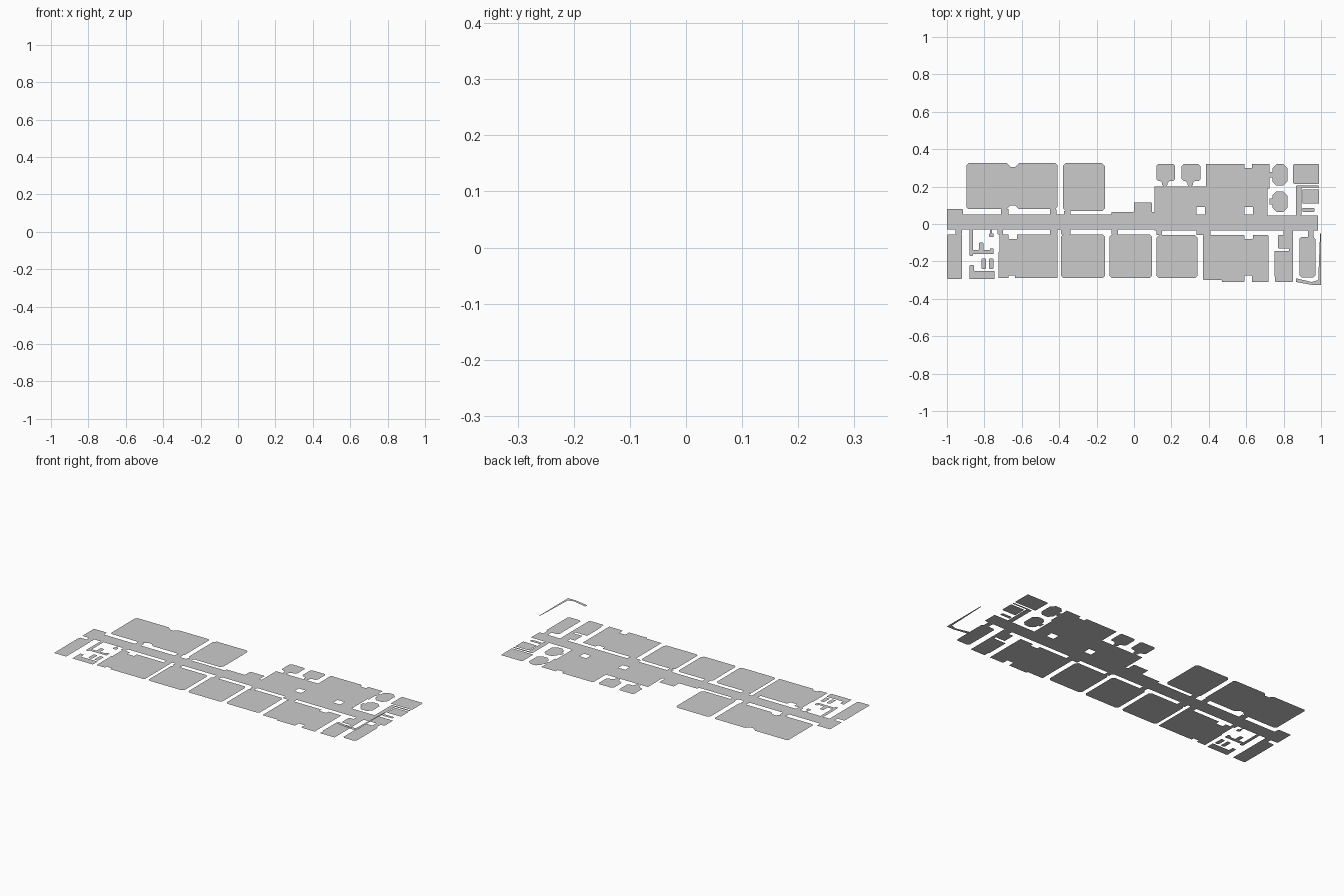
import bpy, bmesh

if "Cube" in bpy.data.objects:
    bpy.data.objects.remove(bpy.data.objects["Cube"])


def finish(name, bm):
    bm.normal_update()
    for f in bm.faces:
        if f.normal.z < 0:
            f.normal_flip()
    me = bpy.data.meshes.new(name)
    bm.to_mesh(me)
    bm.free()
    bpy.context.collection.objects.link(bpy.data.objects.new(name, me))


def sheet(name, adds, cuts=(), bevel=0.01):
    """Flat plate from the union of rectangles (x0, y0, x1, y1) minus cuts."""
    rects = list(adds) + list(cuts)
    xs = sorted({v for r in rects for v in (r[0], r[2])})
    ys = sorted({v for r in rects for v in (r[1], r[3])})

    def inside(rs, x, y):
        return any(r[0] < x < r[2] and r[1] < y < r[3] for r in rs)

    bm = bmesh.new()
    grid = {}

    def vert(x, y):
        if (x, y) not in grid:
            grid[x, y] = bm.verts.new((x, y, 0))
        return grid[x, y]

    for x0, x1 in zip(xs, xs[1:]):
        for y0, y1 in zip(ys, ys[1:]):
            cx, cy = (x0 + x1) / 2, (y0 + y1) / 2
            if inside(adds, cx, cy) and not inside(cuts, cx, cy):
                bm.faces.new([vert(x0, y0), vert(x1, y0), vert(x1, y1), vert(x0, y1)])
    if bevel:
        bmesh.ops.dissolve_limit(bm, angle_limit=0.01, verts=bm.verts[:], edges=bm.edges[:])
        bmesh.ops.bevel(bm, geom=bm.verts[:], offset=bevel, segments=1,
                        affect='VERTICES', clamp_overlap=True)
    finish(name, bm)


# long corridor with its door openings to the rooms on both sides
sheet("corridor", [
    (-1, -.03, -.12, .05), (-1, .05, -.915, .08), (-.12, -.03, .11, .065),
    (0, .065, .095, .115), (.11, -.035, .985, .045),
    (-.71, .05, -.67, .08), (-.45, .05, -.415, .08), (-.375, .05, -.34, .07),
    (-.955, -.055, -.92, -.03), (-.73, -.055, -.70, -.03),
    (-.45, -.055, -.41, -.03), (-.39, -.055, -.34, -.03),
    (-.12, -.055, -.085, -.03), (.12, -.06, .15, -.035),
    (.335, -.06, .41, -.035), (.80, -.06, .85, -.035), (.93, -.07, .96, -.035),
], bevel=0.004)

# large rooms behind the corridor
sheet("back_room_left", [(-.895, .08, -.41, .325)],
      [(-.67, .08, -.625, .10), (-.67, .305, -.625, .325)])
sheet("back_room_middle", [(-.38, .07, -.155, .325)], bevel=0.015)

# open hall with two pillar openings
sheet("hall", [(.11, .045, .725, .20), (.385, .20, .725, .32)],
      [(.335, .05, .38, .09), (.59, .05, .635, .09),
       (.59, .30, .63, .32), (.715, .045, .725, .19)], bevel=0)
for i, x in enumerate((.12, .255)):
    sheet(f"hall_booth_{i + 1}", [(x, .23, x + .10, .32), (x + .03, .20, x + .06, .23)])

# row of rooms in front of the corridor
sheet("front_room_1", [(-.725, -.29, -.41, -.055)],
      [(-.67, -.08, -.625, -.055), (-.67, -.29, -.635, -.275),
       (-.725, -.15, -.72, -.055)], bevel=0.008)
for i, (x0, x1) in enumerate(((-.39, -.155), (-.13, .095), (.12, .34))):
    sheet(f"front_room_{i + 2}", [(x0, -.29, x1, -.055 - .005 * (i == 2))], bevel=0.013)
sheet("front_room_5", [(.37, -.31, .72, -.06)],
      [(.59, -.08, .635, -.06), (.59, -.31, .63, -.275),
       (.37, -.31, .47, -.30)], bevel=0.008)
sheet("front_room_6", [(.75, -.31, .85, -.06)],
      [(.75, -.145, .83, -.13), (.75, -.13, .77, -.06), (.75, -.31, .755, -.28)], bevel=0.005)
sheet("front_room_7", [(.885, -.285, .97, -.07)])

# far left room and the small service rooms next to it
sheet("left_end_room", [(-1, -.295, -.92, -.055)], bevel=0.005)
sheet("service_passage", [
    (-.88, -.17, -.86, -.03), (-.88, -.295, -.745, -.25),
    (-.88, -.25, -.855, -.22), (-.77, -.05, -.76, -.03),
], bevel=0.003)
sheet("service_rooms", [
    (-.86, -.16, -.75, -.14), (-.83, -.14, -.805, -.10), (-.77, -.16, -.75, -.13),
], bevel=0.003)
for i, x in enumerate((-.815, -.775)):
    sheet(f"service_cell_{i + 1}", [(x, -.24, x + .025, -.185)], bevel=0.004)
sheet("service_closet", [(-.775, -.07, -.75, -.05)], bevel=0.004)

# eight-sided rooms beside the hall
for i, (y0, y1) in enumerate(((.205, .32), (.065, .175))):
    ym = (y0 + y1) / 2
    sheet(f"octagon_room_{i + 1}", [(.74, y0, .82, y1)], bevel=0.022)
    sheet(f"octagon_door_{i + 1}", [(.725, ym - .015, .74, ym + .015)], bevel=0)

# right end rooms
sheet("right_room_back", [(.85, .215, .99, .32)], bevel=0.005)
sheet("right_passage", [(.865, .045, .895, .205), (.895, .195, .99, .205)], bevel=0.003)
sheet("right_room_middle", [(.90, .11, .99, .185)], bevel=0.003)
sheet("right_room_small", [(.90, .065, .965, .085)], bevel=0.003)

# raised thin corner strip at the front right
bm = bmesh.new()
outline = [(.865, -.29), (.865, -.31), (.95, -.325), (1, -.325), (1, -.05),
           (.995, -.05), (.985, -.30), (.95, -.31)]
bm.faces.new([bm.verts.new((x, y, .088)) for x, y in outline])
finish("raised_corner_strip", bm)
